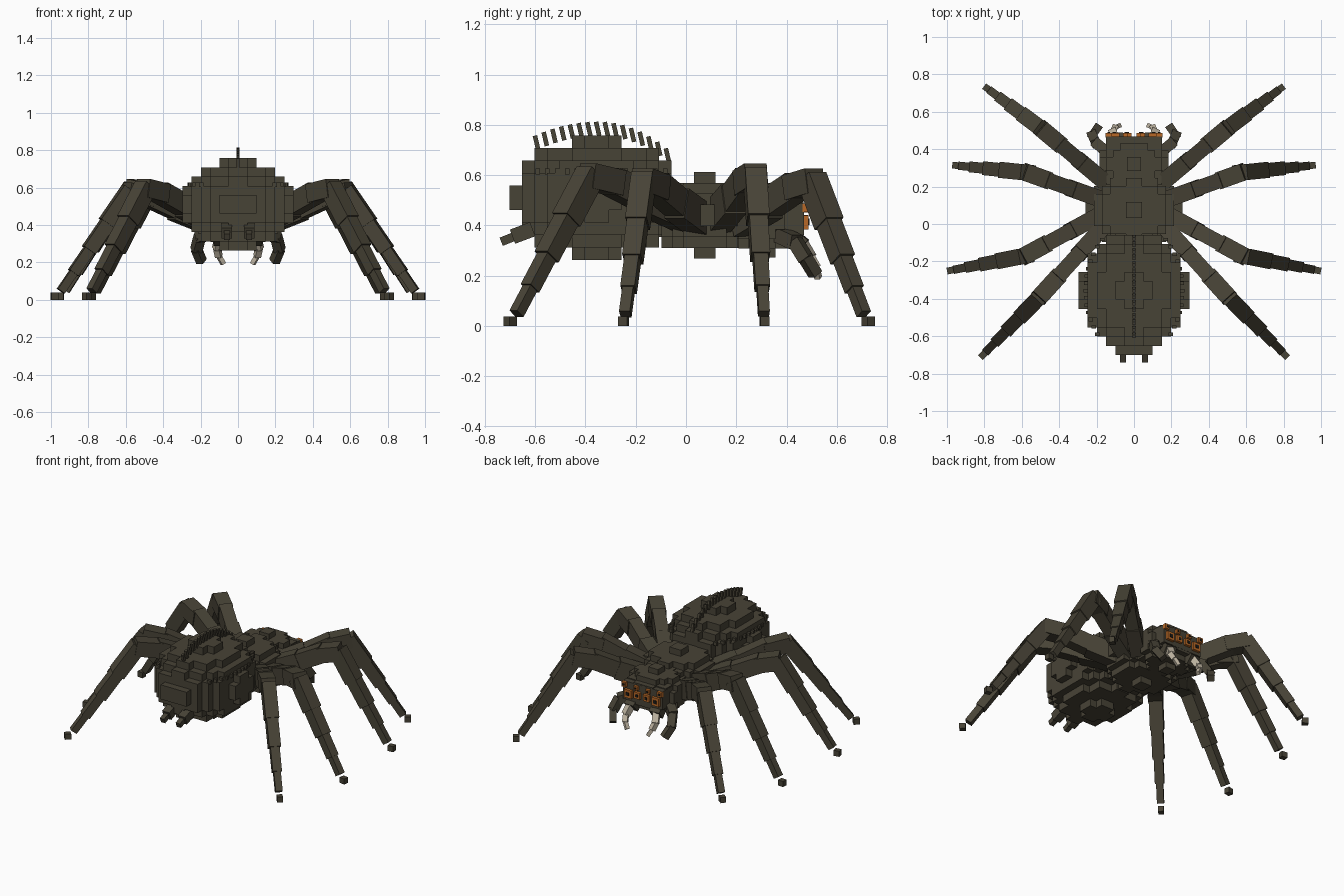
import bpy, bmesh, math
from mathutils import Vector, Matrix

if "Cube" in bpy.data.objects:
    bpy.data.objects.remove(bpy.data.objects["Cube"])


def material(name, rgb):
    m = bpy.data.materials.new(name)
    m.diffuse_color = (*rgb, 1)
    m.use_nodes = True
    m.node_tree.nodes["Principled BSDF"].inputs["Base Color"].default_value = m.diffuse_color
    return m


HIDE = material("dark olive hide", (0.064, 0.056, 0.037))
ORANGE = material("amber eye", (0.48, 0.14, 0.02))
PUPIL = material("black pupil", (0.012, 0.011, 0.009))
IVORY = material("ivory fang", (0.52, 0.46, 0.36))


def finish(bm, name, mat):
    bmesh.ops.recalc_face_normals(bm, faces=bm.faces)
    me = bpy.data.meshes.new(name)
    bm.to_mesh(me)
    bm.free()
    me.materials.append(mat)
    ob = bpy.data.objects.new(name, me)
    bpy.context.collection.objects.link(ob)
    return ob


def add_box(bm, centre, size):
    mat = Matrix.Translation(centre) @ Matrix.Diagonal((*size, 1))
    bmesh.ops.create_cube(bm, size=1, matrix=mat)


def add_beam(bm, a, b, w, h, extra=0.0):
    """Box running from a to b, w wide and h high, lengthened by extra."""
    a, b = Vector(a), Vector(b)
    d = b - a
    mat = (Matrix.Translation((a + b) / 2)
           @ d.to_track_quat('Y', 'Z').to_matrix().to_4x4()
           @ Matrix.Diagonal((w, d.length + extra, h, 1)))
    bmesh.ops.create_cube(bm, size=1, matrix=mat)


def stepped_ellipsoid(name, centre, radii, cell):
    """Ellipsoid built of cubes, keeping only the outer faces."""
    n = [math.ceil(r / cell) + 1 for r in radii]
    cells = set()
    for i in range(-n[0], n[0]):
        for j in range(-n[1], n[1]):
            for k in range(-n[2], n[2]):
                if sum(((q + 0.5) * cell / r) ** 2
                       for q, r in zip((i, j, k), radii)) < 1:
                    cells.add((i, j, k))
    bm = bmesh.new()
    for c in cells:
        mid = Vector(centre) + Vector([(q + 0.5) * cell for q in c])
        for axis in range(3):
            for s in (-1, 1):
                nb = list(c)
                nb[axis] += s
                if tuple(nb) in cells:
                    continue
                u, v = Vector((0, 0, 0)), Vector((0, 0, 0))
                u[(axis + 1) % 3] = v[(axis + 2) % 3] = cell / 2
                p = mid.copy()
                p[axis] += s * cell / 2
                quad = [p - u - v, p + u - v, p + u + v, p - u + v]
                if s < 0:
                    quad.reverse()
                bm.faces.new([bm.verts.new(q) for q in quad])
    bmesh.ops.remove_doubles(bm, verts=bm.verts, dist=1e-4)
    return finish(bm, name, HIDE)


# Body: abdomen at -y, thorax, then head at +y
stepped_ellipsoid("abdomen", (0, -0.355, 0.51), (0.292, 0.335, 0.236), 0.0495)
stepped_ellipsoid("thorax", (0, 0.075, 0.44), (0.2405, 0.22, 0.157), 0.043)
stepped_ellipsoid("head", (0, 0.32, 0.42), (0.195, 0.16, 0.135), 0.037)

# Blunt face carrying the eyes
bm = bmesh.new()
add_box(bm, (0, 0.41, 0.425), (0.30, 0.118, 0.125))
finish(bm, "face", HIDE)

# Crest of thin bristles along the top of the abdomen
bm = bmesh.new()
for i in range(16):
    y = -0.60 + i * 0.0347
    t = y + 0.35
    top = 0.812 - (0.055 * (t / 0.25) ** 2 if t < 0 else 0.105 * (t / 0.27) ** 2)
    add_beam(bm, (0, y + 0.012, top - 0.055), (0, y - 0.001, top), 0.016, 0.018)
finish(bm, "crest_bristles", HIDE)

# Rows of small bristles on the abdomen flanks
bm = bmesh.new()
for s in (-1, 1):
    for i in range(14):
        y = -0.59 + i * 0.039
        x = 0.258 * math.sqrt(1 - ((y + 0.355) / 0.36) ** 2)
        add_box(bm, (s * x, y, 0.615), (0.024, 0.018, 0.024))
finish(bm, "flank_bristles", HIDE)

# Spinnerets at the rear
bm = bmesh.new()
for s in (-1, 1):
    add_beam(bm, (s * 0.06, -0.61, 0.385), (s * 0.06, -0.69, 0.355), 0.055, 0.06)
    add_beam(bm, (s * 0.06, -0.66, 0.365), (s * 0.06, -0.735, 0.335), 0.032, 0.035)
finish(bm, "spinnerets", HIDE)

# Eyes: two rows of amber blocks with dark pupils
amber, dark = bmesh.new(), bmesh.new()
for s in (-1, 1):
    for x, z, w in ((0.035, 0.418, 0.045), (0.105, 0.412, 0.056),
                    (0.045, 0.466, 0.028), (0.135, 0.47, 0.034)):
        add_box(amber, (s * x, 0.475, z), (w, 0.024, w))
        add_box(dark, (s * x, 0.488, z), (w * 0.4, 0.006, w * 0.4))
finish(amber, "eyes", ORANGE)
finish(dark, "pupils", PUPIL)

# Jaws, fangs and feelers
jaws, fangs, feelers = bmesh.new(), bmesh.new(), bmesh.new()
for s in (-1, 1):
    add_beam(jaws, (s * 0.09, 0.40, 0.37), (s * 0.095, 0.465, 0.315), 0.075, 0.07)
    path = [(0.098, 0.46, 0.33), (0.112, 0.492, 0.275),
            (0.103, 0.515, 0.235), (0.08, 0.525, 0.195)]
    for i in range(3):
        w = 0.042 - 0.009 * i
        add_beam(fangs, [path[i][0] * s, *path[i][1:]],
                 [path[i + 1][0] * s, *path[i + 1][1:]], w, w, 0.008)
    path = [(0.14, 0.38, 0.36), (0.205, 0.435, 0.335),
            (0.222, 0.475, 0.27), (0.197, 0.512, 0.21)]
    for i in range(3):
        w = 0.058 - 0.007 * i
        add_beam(feelers, [path[i][0] * s, *path[i][1:]],
                 [path[i + 1][0] * s, *path[i + 1][1:]], w, w, 0.012)
finish(jaws, "jaws", HIDE)
finish(fangs, "fangs", IVORY)
finish(feelers, "feelers", HIDE)

# Legs: hip, knee and foot positions in plan and knee height, mirrored
LEGS = {
    "front_leg": ((0.15, 0.22), (0.49, 0.505), (0.785, 0.725), 0.575),
    "second_leg": ((0.17, 0.13), (0.575, 0.275), (0.952, 0.313), 0.595),
    "third_leg": ((0.17, 0.055), (0.585, -0.17), (0.98, -0.248), 0.575),
    "rear_leg": ((0.15, 0.0), (0.50, -0.385), (0.808, -0.70), 0.595),
}
# Fraction along the leg (knee = 1, foot = 2), share of knee height, thickness
STEPS = [(0, 0.73), (0.38, 0.84), (0.74, 0.96), (1.0, 1.0),
         (1.27, 0.73), (1.53, 0.47), (1.74, 0.26), (1.91, 0.09)]
WIDTHS = [(0.09, 0.125), (0.082, 0.11), (0.094, 0.1),
          (0.086, 0.092), (0.074, 0.076), (0.058, 0.058), (0.044, 0.044)]
for name, (hip, knee, foot, peak) in LEGS.items():
    for s, side in ((-1, "left"), (1, "right")):
        pts = []
        for t, z in STEPS:
            p, q, f = (hip, knee, t) if t <= 1 else (knee, foot, t - 1)
            pts.append((s * (p[0] + (q[0] - p[0]) * f),
                        p[1] + (q[1] - p[1]) * f, z * peak))
        bm = bmesh.new()
        for i, (w, h) in enumerate(WIDTHS):
            add_beam(bm, pts[i], pts[i + 1], w, h, 0.03 if i < 4 else 0.012)
        # Foot pad, turned to follow the leg
        d = Vector((s * (foot[0] - knee[0]), foot[1] - knee[1], 0)).normalized()
        c = Vector((s * foot[0], foot[1], 0.019))
        add_beam(bm, c - d * 0.02, c + d * 0.02, 0.036, 0.038)
        finish(bm, f"{side}_{name}", HIDE)
